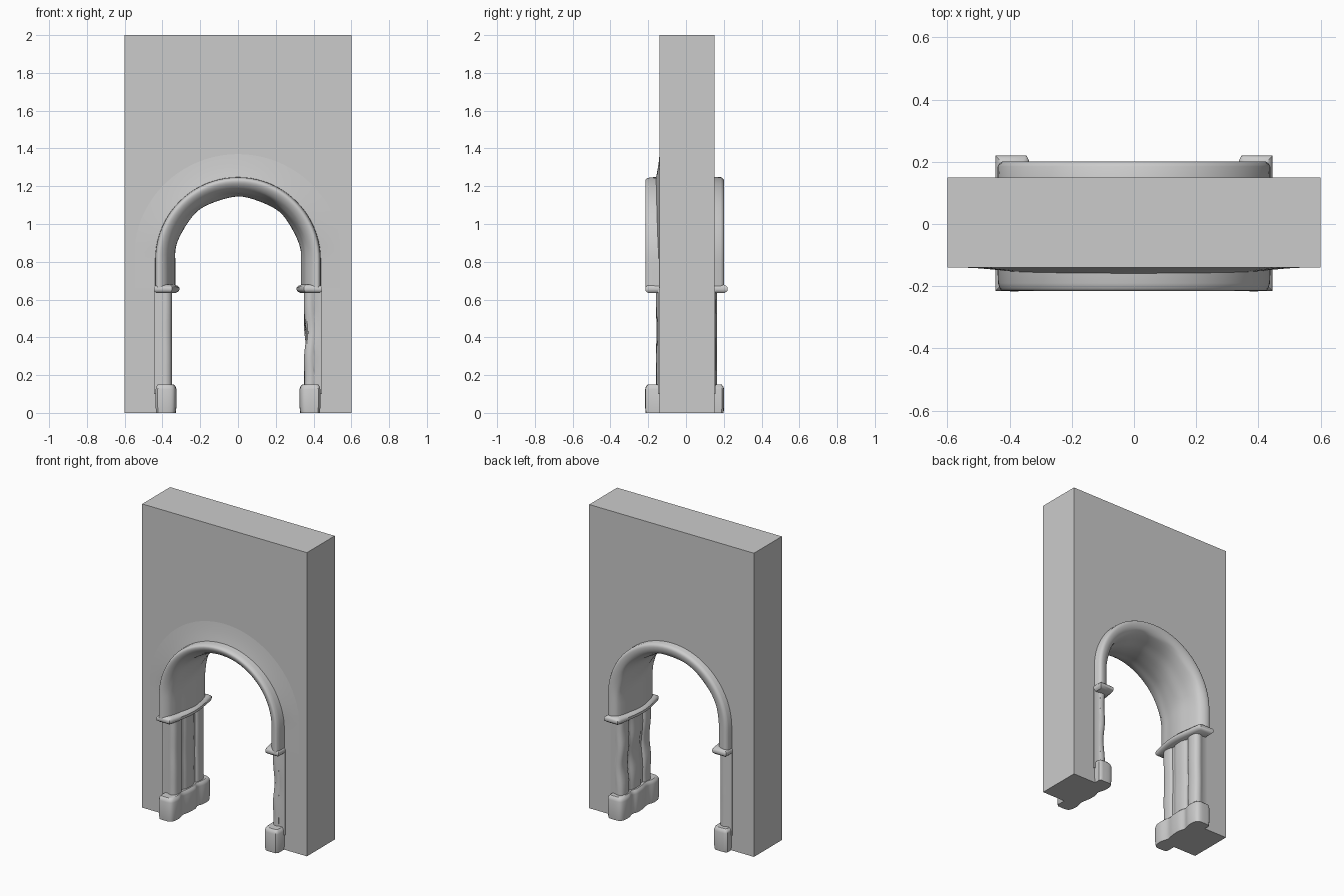
import bpy, bmesh
from math import sin, cos, pi, radians

cube = bpy.data.objects.get("Cube")
if cube:
    bpy.data.objects.remove(cube, do_unlink=True)

stone = bpy.data.materials.new("grey stone")
stone.use_nodes = True
stone.diffuse_color = (0.6, 0.6, 0.6, 1)
stone.node_tree.nodes["Principled BSDF"].inputs["Base Color"].default_value = (0.6, 0.6, 0.6, 1)

SPRING = 0.81   # height of the arch centre
FRONT, BACK = -0.14, 0.15


def finish(name, bm, smooth=None):
    bmesh.ops.recalc_face_normals(bm, faces=bm.faces)
    mesh = bpy.data.meshes.new(name)
    bm.to_mesh(mesh)
    bm.free()
    mesh.materials.append(stone)
    obj = bpy.data.objects.new(name, mesh)
    bpy.context.collection.objects.link(obj)
    if smooth:
        bpy.ops.object.select_all(action="DESELECT")
        obj.select_set(True)
        bpy.context.view_layer.objects.active = obj
        bpy.ops.object.shade_smooth_by_angle(angle=radians(smooth))
    return obj


def loft(name, rings, smooth=40):
    """Skin a list of closed rings and cap both ends."""
    bm = bmesh.new()
    loops = [[bm.verts.new(p) for p in ring] for ring in rings]
    n = len(loops[0])
    for a, b in zip(loops, loops[1:]):
        for i in range(n):
            j = (i + 1) % n
            bm.faces.new((a[i], a[j], b[j], b[i]))
    bm.faces.new(loops[0])
    bm.faces.new(loops[-1])
    return finish(name, bm, smooth)


def curve_points(points, steps=4):
    """Smooth open curve through the given points."""
    out = []
    for i in range(len(points) - 1):
        p = [points[max(0, min(len(points) - 1, i + k))] for k in (-1, 0, 1, 2)]
        for s in range(steps):
            t = s / steps
            out.append(tuple(0.5 * (2 * b + (c - a) * t + (2 * a - 5 * b + 4 * c - d) * t * t
                                    + (3 * b - a - 3 * c + d) * t ** 3)
                             for a, b, c, d in zip(*p)))
    return out + [points[-1]]


# Wall slab with an arched opening
R = 0.41
bm = bmesh.new()
outline = [(-0.6, 0), (-0.6, 2), (0.6, 2), (0.6, 0), (R, 0)]
outline += [(R * cos(pi * i / 32), SPRING + R * sin(pi * i / 32)) for i in range(33)]
outline += [(-R, 0)]
face = bm.faces.new([bm.verts.new((x, FRONT, z)) for x, z in outline])
side = bmesh.ops.extrude_face_region(bm, geom=[face])["geom"]
bmesh.ops.translate(bm, vec=(0, BACK - FRONT, 0),
                    verts=[v for v in side if isinstance(v, bmesh.types.BMVert)])
finish("wall", bm)

# Path of the arch: two short upright legs joined by a half circle
path = [(0, k * 0.05 - 0.15) for k in range(3)]
path += [(pi * i / 40, 0) for i in range(41)]
path += [(pi, -0.05 - k * 0.05) for k in range(3)]


def sweep(name, section, wobble=0.0):
    rings = []
    for a, drop in path:
        ring = []
        for r, y in section:
            r += wobble * sin(9 * a + 14 * y) * (r < 0.37)
            ring.append((r * cos(a), y, SPRING + drop + r * sin(a)))
        rings.append(ring)
    loft(name, rings)


# Arch lining with a rolled moulding on each face
roll = curve_points([(0.437, -0.19), (0.427, -0.213), (0.405, -0.212), (0.378, -0.19),
                     (0.358, -0.15), (0.348, -0.1), (0.336, -0.04), (0.333, 0.03),
                     (0.342, 0.09), (0.352, 0.14), (0.368, 0.18), (0.395, 0.198),
                     (0.425, 0.2), (0.438, 0.185)], 3)
sweep("arch_lining", [(0.44, -0.1)] + roll + [(0.44, 0.1)], 0.003)

# Gentle swelling of the wall face around the arch
rings = []
for a, drop in path:
    lift = 0.02 * max(0.05, sin(a)) ** 0.5
    ring = [(0.43, FRONT + 0.03), (0.43, FRONT - lift), (0.46, FRONT - lift * 0.7),
            (0.51, FRONT - lift * 0.25), (0.57, FRONT + 0.001), (0.57, FRONT + 0.03)]
    rings.append([(r * cos(a), y, SPRING + drop + r * sin(a)) for r, y in ring])
loft("wall_swelling", rings, 60)

# Footprints of the lower parts, as distance from the middle and depth
shaft = [(0.445, -0.12), (0.445, -0.148), (0.41, -0.149)]
shaft += curve_points([(0.402, -0.152), (0.38, -0.158), (0.358, -0.147), (0.349, -0.12),
                       (0.352, -0.085), (0.364, -0.07)])
shaft += curve_points([(0.362, -0.05), (0.352, -0.025), (0.351, 0.03), (0.363, 0.06)])
shaft += curve_points([(0.366, 0.075), (0.353, 0.09), (0.349, 0.125), (0.358, 0.153),
                       (0.38, 0.164), (0.402, 0.16)])
shaft += [(0.41, 0.156), (0.445, 0.155), (0.445, 0.13)]
foot = [(0.436, -0.1), (0.436, -0.2)]
foot += curve_points([(0.425, -0.215), (0.36, -0.215), (0.333, -0.195), (0.327, -0.14),
                      (0.34, -0.09), (0.33, -0.03), (0.328, 0.03), (0.34, 0.07),
                      (0.327, 0.12), (0.33, 0.175), (0.355, 0.2), (0.425, 0.2)])
foot += [(0.436, 0.19), (0.436, 0.1)]
band = [(0.445, -0.1), (0.445, -0.215), (0.35, -0.215)]
band += curve_points([(0.343, -0.2), (0.325, -0.12), (0.312, -0.04), (0.312, 0.04),
                      (0.325, 0.13), (0.338, 0.205)])
band += [(0.345, 0.22), (0.445, 0.22), (0.445, 0.1)]


def stack(name, side, footprint, levels, wear=0.0):
    """Loft a footprint through (height, inset) levels."""
    rings = []
    for z, inset in levels:
        ring = []
        for x, y in footprint:
            dent = wear * (1 + sin(21 * z + 9 * y)) * sin(pi * (z - 0.1) / 0.55)
            nx = 0.39 + (x - 0.39) * (1 - inset / 0.06) + dent * (x < 0.4)
            ny = y * (1 - inset / 0.21) + dent * 0.5 * (y < -0.15)
            ring.append((side * nx, ny, z))
        rings.append(ring)
    loft(name, rings)


for side, label in ((1, "left"), (-1, "right")):
    heights = [(0.1 + 0.55 * i / 22, 0) for i in range(23)]
    stack(label + "_jamb_shaft", side, shaft, heights, 0.006 if side > 0 else 0.001)
    stack(label + "_base", side, foot, [(0, 0.003), (0.03, 0), (0.125, 0), (0.14, 0.004), (0.15, 0.014)])
    stack(label + "_capital", side, band, [(0.635, 0.014), (0.645, 0.002), (0.652, 0),
                                           (0.664, 0), (0.672, 0.006), (0.68, 0.02)])
